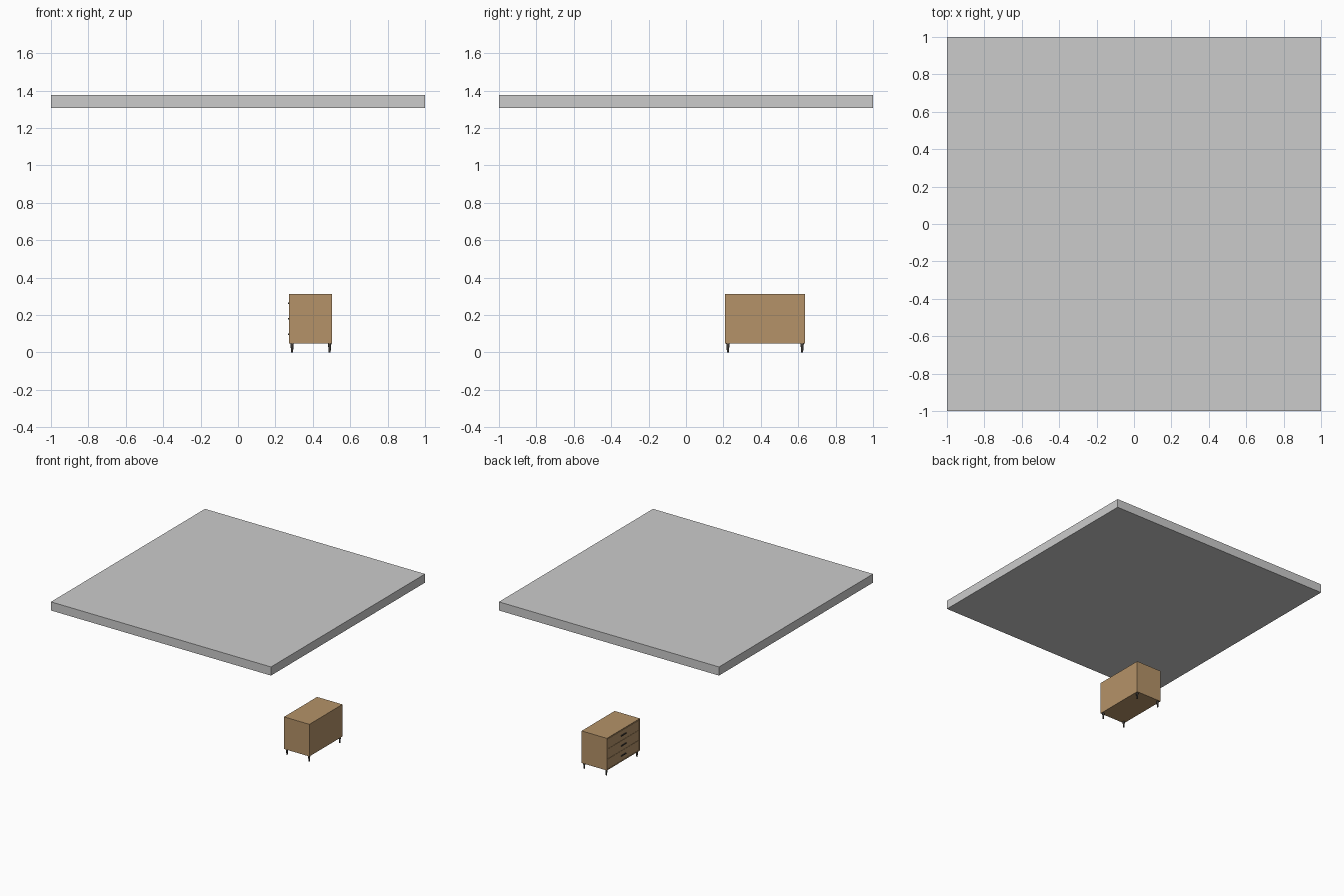
import bpy, bmesh
from mathutils import Vector

if "Cube" in bpy.data.objects:
    bpy.data.objects.remove(bpy.data.objects["Cube"])


def material(name, rgb):
    m = bpy.data.materials.new(name)
    m.diffuse_color = (*rgb, 1)
    m.use_nodes = True
    m.node_tree.nodes["Principled BSDF"].inputs["Base Color"].default_value = m.diffuse_color
    return m


WOOD = material("wood", (0.46, 0.29, 0.14))
DARK = material("dark_metal", (0.05, 0.045, 0.04))


def box(name, lo, hi, mat=None):
    lo, hi = Vector(lo), Vector(hi)
    bpy.ops.mesh.primitive_cube_add(size=1, location=(lo + hi) / 2)
    o = bpy.context.object
    o.name = name
    o.scale = hi - lo
    bpy.ops.object.transform_apply(location=False, rotation=False, scale=True)
    if mat:
        o.data.materials.append(mat)
    return o


# Overhead slab
box("ceiling_slab", (-1, -1, 1.307), (1, 1, 1.378))

# Cabinet extents; the drawers face -x
X0, X1, Y0, Y1, Z0, Z1 = 0.273, 0.503, 0.208, 0.637, 0.048, 0.312
RIM, GAP, RECESS = 0.008, 0.002, 0.008
YC = (Y0 + Y1) / 2

# Carcass with a shallow recess for the drawer fronts
carcass = box("cabinet_carcass", (X0, Y0, Z0), (X1, Y1, Z1), WOOD)
bm = bmesh.new()
bm.from_mesh(carcass.data)
front = min(bm.faces, key=lambda f: f.calc_center_median().x)
bmesh.ops.inset_region(bm, faces=[front], thickness=RIM)
new = bmesh.ops.extrude_discrete_faces(bm, faces=[front])["faces"][0]
bmesh.ops.translate(bm, verts=new.verts, vec=(RECESS, 0, 0))
bm.to_mesh(carcass.data)
bm.free()

# Three drawer fronts, each with a bar handle
pitch = (Z1 - Z0 - 2 * RIM) / 3
for i in range(3):
    z = Z0 + RIM + i * pitch
    box(f"drawer_front_{i + 1}", (X0, Y0 + RIM + GAP, z + GAP / 2),
        (X0 + RECESS, Y1 - RIM - GAP, z + pitch - GAP / 2), WOOD)
    zc = z + pitch / 2
    box(f"drawer_handle_{i + 1}", (X0 - 0.006, YC - 0.03, zc - 0.004),
        (X0, YC + 0.03, zc + 0.004), DARK)

# Tapered legs
for xn, x in (("front", X0 + 0.016), ("back", X1 - 0.013)):
    for yn, y in (("near", Y0 + 0.016), ("far", Y1 - 0.016)):
        bpy.ops.mesh.primitive_cone_add(vertices=16, radius1=0.005, radius2=0.009,
                                        depth=Z0, location=(x, y, Z0 / 2))
        leg = bpy.context.object
        leg.name = f"{xn}_leg_{yn}"
        leg.data.materials.append(DARK)
        bpy.ops.object.shade_smooth_by_angle()
